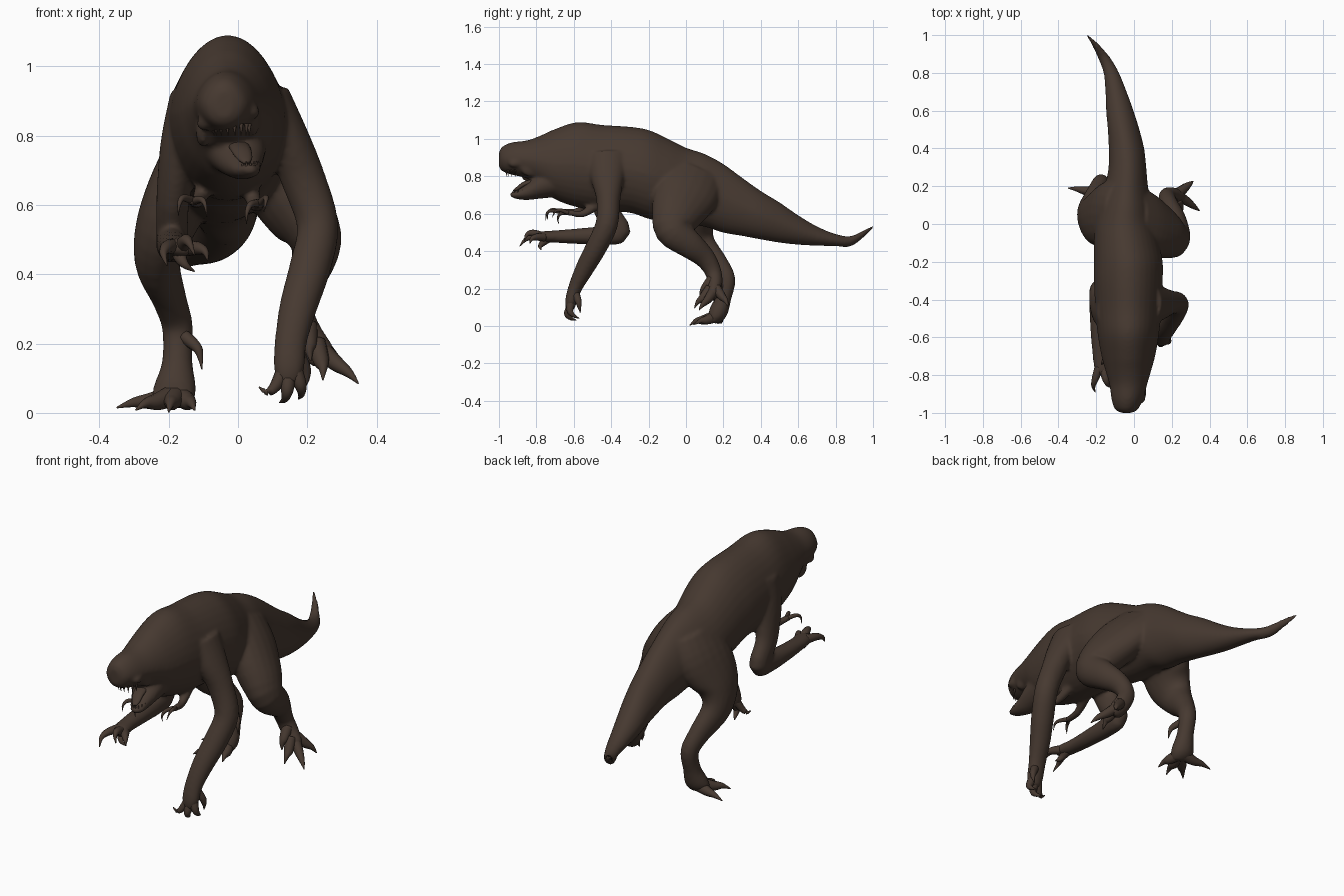
import bpy, bmesh, math
from mathutils import Vector

hide = bpy.data.materials.new("dark brown hide")
hide.diffuse_color = (0.062, 0.041, 0.030, 1)


def smooth_path(st, steps):
    """Catmull-Rom interpolation of stations (x, y, z, half width, half depth)."""
    out = []
    for i in range(len(st) - 1):
        p0, p1, p2, p3 = st[max(i - 1, 0)], st[i], st[i + 1], st[min(i + 2, len(st) - 1)]
        for k in range(steps):
            t = k / steps
            out.append([0.5 * (2 * b + (c - a) * t + (2 * a - 5 * b + 4 * c - d) * t * t
                               + (3 * b - a - 3 * c + d) * t ** 3)
                        for a, b, c, d in zip(p0, p1, p2, p3)])
    return out + [list(st[-1])]


def loft(bm, stations, seg=20, steps=4, direction=None, egg=0):
    """Closed tube of elliptical rings along a smoothed path; egg narrows the top."""
    st = smooth_path(stations, steps)
    pts = [Vector(s[:3]) for s in st]
    rings = []
    for i, s in enumerate(st):
        tan = direction or (pts[min(i + 1, len(st) - 1)] - pts[max(i - 1, 0)]).normalized()
        ref = Vector((1, 0, 0)) if abs(tan.x) < 0.93 else Vector((0, 1, 0))
        side = (ref - tan * ref.dot(tan)).normalized()
        up = tan.cross(side)
        a, b = max(s[3], 0.0015), max(s[4], 0.0015)
        ring = []
        for j in range(seg):
            c, q = math.cos(2 * math.pi * j / seg), math.sin(2 * math.pi * j / seg)
            ring.append(bm.verts.new(pts[i] + side * a * c * (1 - egg * max(0, -q)) + up * b * q))
        rings.append(ring)
    for r, q in zip(rings, rings[1:]):
        for j in range(seg):
            n = (j + 1) % seg
            bm.faces.new((r[j], r[n], q[n], q[j]))
    bm.faces.new(rings[0])
    bm.faces.new(rings[-1])


def ball(bm, c, r):
    vs = bmesh.ops.create_uvsphere(bm, u_segments=16, v_segments=10, radius=1)["verts"]
    for v in vs:
        v.co = Vector(c) + Vector((v.co.x * r[0], v.co.y * r[1], v.co.z * r[2]))


def finish(name, bm):
    bmesh.ops.recalc_face_normals(bm, faces=bm.faces)
    for f in bm.faces:
        f.smooth = True
    me = bpy.data.meshes.new(name)
    bm.to_mesh(me)
    bm.free()
    me.materials.append(hide)
    ob = bpy.data.objects.new(name, me)
    bpy.context.collection.objects.link(ob)
    return ob


def digits(name, paths, r):
    """Curved, tapering toes or fingers ending in claws."""
    bm = bmesh.new()
    for p in paths:
        n = len(p) - 1
        taper = [r * (1 - 0.93 * (i / n) ** 1.3) for i in range(n + 1)]
        loft(bm, [(*c, t, t) for c, t in zip(p, taper)], seg=10, steps=5)
    return finish(name, bm)


skin = bmesh.new()

# trunk, from snout to tail tip
loft(skin, [
    (-.04, -1.0, .89, .025, .04), (-.04, -.982, .893, .06, .066),
    (-.036, -.93, .895, .083, .087), (-.03, -.85, .89, .1, .102),
    (-.03, -.78, .88, .12, .137), (-.03, -.7, .865, .142, .188),
    (-.03, -.58, .862, .163, .228), (-.03, -.45, .845, .175, .23),
    (-.03, -.3, .835, .182, .23), (-.03, -.2, .81, .182, .238),
    (-.04, -.1, .778, .172, .225), (-.05, 0, .748, .156, .205),
    (-.045, .1, .725, .135, .195), (-.04, .2, .682, .114, .184),
    (-.035, .3, .637, .1, .156), (-.04, .4, .592, .094, .13),
    (-.055, .5, .553, .084, .108), (-.075, .6, .513, .073, .079),
    (-.095, .7, .481, .057, .052), (-.12, .8, .459, .042, .033),
    (-.158, .88, .453, .034, .028), (-.205, .95, .493, .021, .02),
    (-.25, 1.003, .533, .008, .008)], seg=32, direction=Vector((0, 1, 0)), egg=.14)

# lower jaw, brows and cheeks
loft(skin, [(-.015, -.68, .78, .1, .09), (-.002, -.78, .75, .08, .07),
            (.012, -.85, .717, .056, .044), (.028, -.91, .7, .036, .021),
            (.035, -.94, .704, .016, .012)], direction=Vector((0, -1, 0)))
for x, z in ((-.095, .835), (.04, .868)):
    ball(skin, (x, -.915, z), (.024, .035, .022))
    ball(skin, (x * 1.05, -.83, z - .025), (.022, .055, .045))

# arm planted on the ground side
loft(skin, [(.075, -.42, .9, .08, .12), (.14, -.42, .79, .066, .09),
            (.19, -.415, .67, .064, .064), (.23, -.425, .54, .06, .06),
            (.208, -.48, .42, .06, .057), (.175, -.54, .31, .055, .05),
            (.153, -.59, .21, .047, .038), (.147, -.615, .13, .045, .032),
            (.145, -.62, .085, .03, .022)])
# arm reaching forward
loft(skin, [(-.12, -.47, .9, .08, .12), (-.165, -.46, .77, .06, .09),
            (-.188, -.42, .61, .048, .068), (-.19, -.355, .505, .046, .06),
            (-.19, -.44, .485, .046, .052), (-.186, -.56, .48, .045, .043),
            (-.178, -.69, .478, .042, .034), (-.165, -.77, .478, .044, .028),
            (-.16, -.8, .476, .028, .02)])
# raised hind leg
loft(skin, [(.0, .04, .8, .09, .17), (.08, .0, .71, .1, .175),
            (.17, -.055, .59, .1, .135), (.222, -.07, .51, .078, .095),
            (.215, .02, .435, .062, .075), (.185, .1, .365, .05, .057),
            (.175, .145, .29, .045, .045), (.2, .155, .225, .046, .04),
            (.235, .14, .17, .046, .034), (.25, .125, .15, .03, .024)])
# standing hind leg
loft(skin, [(-.08, .05, .8, .09, .17), (-.14, .05, .69, .1, .175),
            (-.205, .03, .55, .088, .14), (-.232, .07, .44, .067, .09),
            (-.2, .165, .335, .05, .06), (-.175, .217, .25, .045, .047),
            (-.175, .2, .15, .044, .043), (-.182, .17, .07, .062, .05),
            (-.195, .14, .032, .058, .028)])
# small chest arms
loft(skin, [(-.09, -.48, .67, .03, .03), (-.115, -.58, .612, .02, .02),
            (-.13, -.67, .612, .018, .016), (-.133, -.695, .61, .014, .012)])
loft(skin, [(.03, -.46, .66, .03, .03), (.05, -.55, .6, .02, .02),
            (.062, -.62, .605, .018, .016), (.062, -.645, .6, .014, .012)])

# blend all flesh parts into one continuous skin
body = finish("body_skin", skin)
rm = body.modifiers.new("blend", 'REMESH')
rm.mode = 'VOXEL'
rm.voxel_size = 0.009
rm.use_smooth_shade = True
sm = body.modifiers.new("soften", 'SMOOTH')
sm.factor = 0.5
sm.iterations = 8

# fingers and toes
digits("planted_hand_fingers", [
    [(.135, -.61, .13), (.11, -.63, .08), (.085, -.64, .06), (.06, -.64, .075)],
    [(.145, -.615, .11), (.142, -.635, .065), (.135, -.615, .04), (.12, -.585, .03)],
    [(.165, -.615, .12), (.18, -.62, .08), (.183, -.6, .055), (.175, -.57, .04)],
    [(.17, -.59, .17), (.192, -.575, .13), (.197, -.57, .1), (.192, -.565, .07)]], .023)
digits("reaching_hand_fingers", [
    [(-.185, -.76, .48), (-.205, -.82, .478), (-.215, -.86, .46), (-.205, -.89, .425)],
    [(-.16, -.77, .48), (-.15, -.82, .497), (-.14, -.85, .488), (-.125, -.865, .455)],
    [(-.145, -.76, .475), (-.115, -.8, .475), (-.095, -.825, .465), (-.088, -.835, .44)],
    [(-.17, -.74, .465), (-.165, -.765, .445), (-.15, -.78, .425), (-.125, -.775, .408)]], .024)
digits("raised_foot_toes", [
    [(.23, .15, .19), (.28, .12, .145), (.32, .09, .115), (.347, .07, .085)],
    [(.23, .16, .2), (.268, .19, .16), (.295, .212, .135), (.313, .225, .105)],
    [(.225, .13, .2), (.24, .09, .15), (.245, .065, .13), (.245, .045, .095)],
    [(.2, .14, .25), (.205, .1, .2), (.205, .085, .18), (.21, .075, .15)]], .03)
digits("standing_foot_toes", [
    [(-.19, .17, .05), (-.25, .175, .035), (-.3, .185, .03), (-.35, .19, .015)],
    [(-.19, .15, .05), (-.235, .1, .032), (-.265, .07, .028), (-.295, .04, .008)],
    [(-.18, .15, .05), (-.19, .09, .032), (-.195, .055, .028), (-.2, .02, .003)],
    [(-.17, .16, .05), (-.145, .11, .032), (-.135, .08, .028), (-.125, .045, .008)]], .032)
digits("standing_leg_spur", [
    [(-.155, .19, .22), (-.12, .165, .19), (-.11, .155, .165), (-.104, .15, .125)]], .02)
digits("chest_arm_claws", [
    [(-.135, -.68, .615), (-.16, -.72, .62), (-.17, -.74, .6), (-.172, -.74, .57)],
    [(-.125, -.68, .612), (-.105, -.725, .615), (-.095, -.745, .6), (-.09, -.75, .565)],
    [(.055, -.63, .605), (.035, -.67, .6), (.025, -.685, .575), (.025, -.68, .545)],
    [(.065, -.63, .605), (.08, -.675, .62), (.08, -.7, .61), (.075, -.715, .58)]], .012)

# small teeth along both jaws
rows = []
for i in range(8):
    a = math.pi * (i / 7 - 0.5) * 0.85
    s, c = math.sin(a), math.cos(a)
    rows.append([(-.02 + .055 * s, -.9 - .06 * c, .835), (-.02 + .054 * s, -.9 - .061 * c, .817),
                 (-.019 + .052 * s, -.9 - .058 * c, .8)])
    rows.append([(.03 + .029 * s, -.86 - .066 * c, .703), (.03 + .03 * s, -.86 - .067 * c, .715),
                 (.03 + .029 * s, -.86 - .064 * c, .727)])
digits("teeth", rows, .006)

# tongue
bm = bmesh.new()
loft(bm, [(0, -.8, .775, .03, .015), (.008, -.86, .76, .03, .014),
          (.02, -.9, .735, .022, .01), (.026, -.92, .722, .01, .006)], seg=12)
finish("tongue", bm)
